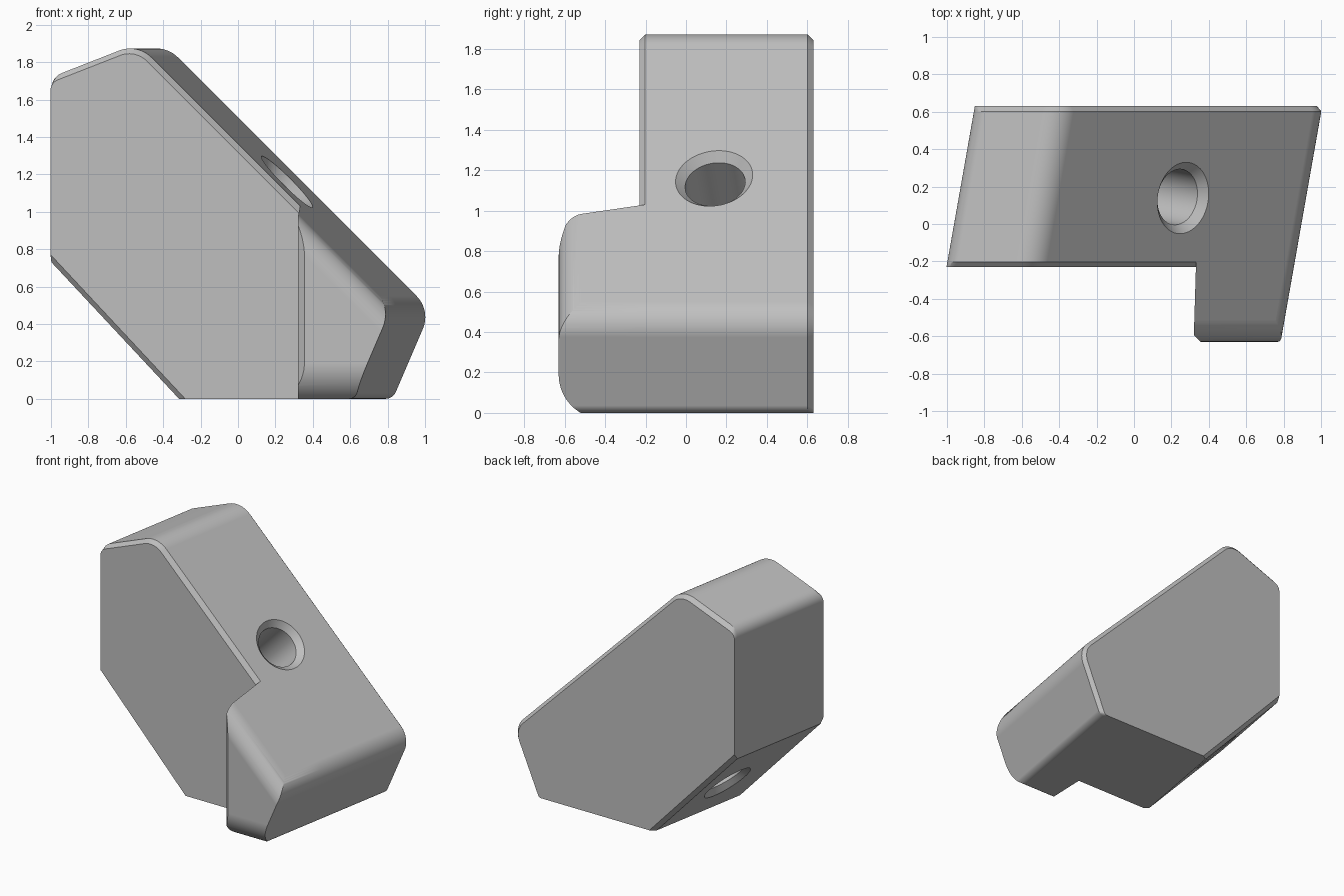
import bpy, bmesh, math
from mathutils import Vector

cube = bpy.data.objects.get("Cube")
if cube:
    bpy.data.objects.remove(cube, do_unlink=True)

SHEAR = math.tan(math.radians(10))   # the block leans sideways with depth
FRONT, STEP, BACK, CHAMFER = -0.63, -0.23, 0.63, 0.028

grey = bpy.data.materials.new("plain_grey")
grey.use_nodes = True
colour = (0.52, 0.52, 0.52, 1)
grey.diffuse_color = colour
grey.node_tree.nodes["Principled BSDF"].inputs["Base Color"].default_value = colour

# Side profile: corner, rounding radius, and whether the edge after it is chamfered
PROFILE = [((-0.28, 0), 0, 0), ((0.722, 0), 0.06, 1), ((0.925, 0.473), 0.16, 1),
           ((-0.502, 1.9), 0.16, 1), ((-0.962, 1.72), 0.09, 0), ((-0.962, 0.73), 0, 1)]


def arc(before, corner, after, r, steps=12):
    """Points of a rounded corner."""
    if r <= 0:
        return [corner]
    u, v = (before - corner).normalized(), (after - corner).normalized()
    half = u.angle(v) / 2
    centre = corner + (u + v).normalized() * (r / math.sin(half))
    a = corner + u * (r / math.tan(half)) - centre
    b = corner + v * (r / math.tan(half)) - centre
    sweep = a.angle(b)
    return [centre + (a * math.sin(sweep * (1 - i / steps)) + b * math.sin(sweep * i / steps))
            / math.sin(sweep) for i in range(steps + 1)]


def section(y, inset=0):
    """Rounded profile at depth y, with the chamfered edges moved inwards."""
    n = len(PROFILE)
    lines = []
    for i, (p, _, cut) in enumerate(PROFILE):
        p, q = Vector(p), Vector(PROFILE[(i + 1) % n][0])
        d = (q - p).normalized()
        lines.append((p + Vector((-d.y, d.x)) * inset * cut, d))
    corners = []
    for i in range(n):
        (p, d), (q, e) = lines[i - 1], lines[i]
        t = (q - p).cross(e) / d.cross(e)
        corners.append(p + d * t)
    ring = []
    for i, (_, r, _) in enumerate(PROFILE):
        ring += arc(corners[i - 1], corners[i], corners[(i + 1) % n], max(r - inset, 0) if r else 0)
    return [(p.x + SHEAR * y, y, p.y) for p in ring]


def loft(name, rings):
    """Closed solid through a row of matching rings."""
    bm = bmesh.new()
    rows = [[bm.verts.new(p) for p in ring] for ring in rings]
    for a, b in zip(rows, rows[1:]):
        for i in range(len(a)):
            j = (i + 1) % len(a)
            bm.faces.new((a[i], a[j], b[j], b[i]))
    bm.faces.new(rows[0][::-1])
    bm.faces.new(rows[-1])
    bmesh.ops.recalc_face_normals(bm, faces=bm.faces[:])
    mesh = bpy.data.meshes.new(name)
    bm.to_mesh(mesh)
    bm.free()
    obj = bpy.data.objects.new(name, mesh)
    bpy.context.collection.objects.link(obj)
    mesh.materials.append(grey)
    return obj


def activate(obj):
    bpy.ops.object.select_all(action='DESELECT')
    obj.select_set(True)
    bpy.context.view_layer.objects.active = obj


def cut(obj, cutter):
    cutter.hide_render = True
    mod = obj.modifiers.new("cut", 'BOOLEAN')
    mod.operation, mod.solver, mod.object = 'DIFFERENCE', 'EXACT', cutter
    activate(obj)
    bpy.ops.object.modifier_apply(modifier=mod.name)
    bpy.data.objects.remove(cutter, do_unlink=True)


def edge_cutter(name, before, corner, after, r, place):
    """Solid that rounds off one straight edge."""
    before, corner, after = Vector(before), Vector(corner), Vector(after)
    pts = arc(before, corner, after, r, 16)
    pts.append(corner * 2 - (pts[0] + pts[-1]) / 2)
    return loft(name, [[place(p, s) for p in pts] for s in (-1.5, 1.5)])


# Main block with chamfered front and back rims
block = loft("main_block", [section(STEP, CHAMFER), section(STEP + CHAMFER),
                            section(BACK - CHAMFER), section(BACK, CHAMFER)])

# Through hole, square to the sloping face and countersunk at both ends
axis = Vector((1, -SHEAR, 1)).normalized()
mouth = Vector((0.257, 0.14, 1.155))
side = axis.orthogonal().normalized()
other = axis.cross(side)
rings = []
for depth, r in ((0.05, 0.235), (-0.035, 0.15), (-1.116, 0.15), (-1.2, 0.234)):
    rings.append([mouth + axis * depth + (side * math.cos(a) + other * math.sin(a)) * r
                  for a in (math.tau * i / 64 for i in range(64))])
cut(block, loft("hole_cutter", rings))

# Front tab continuing the lower end of the block
tab = loft("front_tab", [section(FRONT), section(STEP + CHAMFER)])
plan = [(-2, -0.73), (0.455, -0.73), (0.32, -0.595), (0.335, -0.1), (-2, -0.1)]
cut(tab, loft("tab_side_cutter", [[(x, y, z) for x, y in plan] for z in (-1, 3)]))

# Rounded upper and lower edges of the tab
k = math.sqrt(0.5)
slope = [(y, (1.398 + SHEAR * y) * k) for y in (FRONT, 0.5)]
cut(tab, edge_cutter("upper_edge_cutter", (FRONT, 0), slope[0], slope[1], 0.13,
                     lambda p, s: ((p.y + s) * k, p.x, (p.y - s) * k)))
cut(tab, edge_cutter("lower_edge_cutter", (FRONT, 1), (FRONT, -0.03), (0.5, -0.03), 0.22,
                     lambda p, s: (s, p.x, p.y)))

# Remove the hidden joint face
bm = bmesh.new()
bm.from_mesh(tab.data)
bmesh.ops.delete(bm, geom=[f for f in bm.faces if f.normal.y > 0.99], context='FACES')
bm.to_mesh(tab.data)
bm.free()

# Smooth rounds with crisp chamfers
for obj in (block, tab):
    activate(obj)
    bpy.ops.object.shade_smooth_by_angle(angle=math.radians(25))
    weighted = obj.modifiers.new("even_shading", 'WEIGHTED_NORMAL')
    weighted.keep_sharp = True
